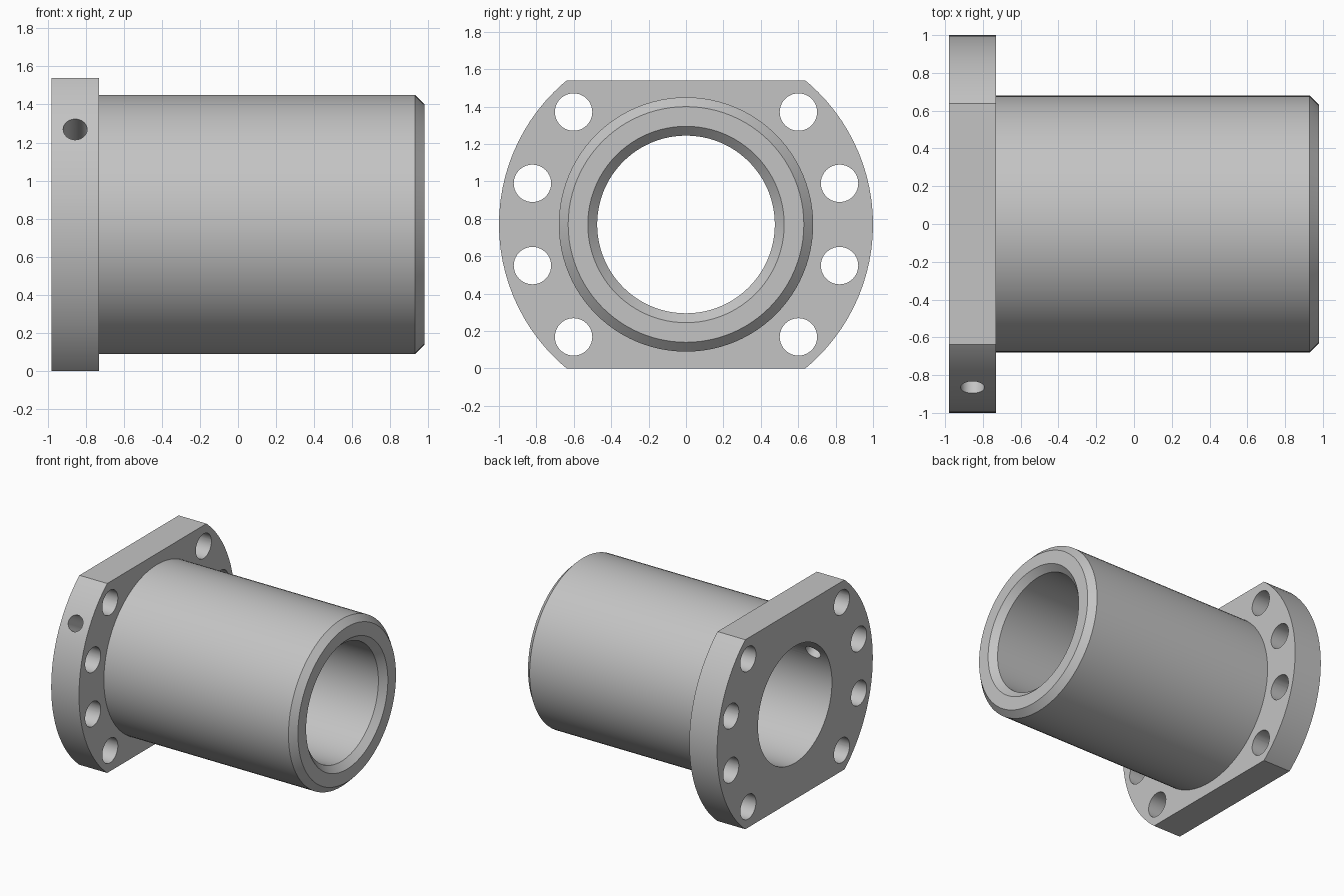
import bpy, bmesh, math
from mathutils import Matrix, Vector

if "Cube" in bpy.data.objects:
    bpy.data.objects.remove(bpy.data.objects["Cube"], do_unlink=True)

AXIS_Z = 0.77           # height of the bore axis, half the flange height
END = 0.98              # half length along x
FLANGE_FACE = -0.73     # inner face of the flange
CHAMFER = 0.05
FLANGE_R, SLEEVE_R, BORE_R = 1.0, 0.68, 0.475
FLANGE_MID = (FLANGE_FACE - END) / 2

steel = bpy.data.materials.new("grey_steel")
steel.use_nodes = True
colour = (0.55, 0.55, 0.55, 1)
steel.diffuse_color = colour
steel.node_tree.nodes["Principled BSDF"].inputs["Base Color"].default_value = colour


def make_object(name, bm):
    bmesh.ops.recalc_face_normals(bm, faces=bm.faces)
    mesh = bpy.data.meshes.new(name)
    bm.to_mesh(mesh)
    bm.free()
    mesh.materials.append(steel)
    obj = bpy.data.objects.new(name, mesh)
    bpy.context.collection.objects.link(obj)
    return obj


def add_rod(bm, centre, direction, radius, length, sides):
    turn = Vector(direction).to_track_quat("Z", "Y").to_matrix().to_4x4()
    bmesh.ops.create_cone(bm, cap_ends=True, segments=sides, radius1=radius,
                          radius2=radius, depth=length,
                          matrix=Matrix.Translation(centre) @ turn)


# Flange and sleeve: one closed profile (x, radius) turned about the bore axis
profile = [(-END, BORE_R), (-END, FLANGE_R), (FLANGE_FACE, FLANGE_R),
           (FLANGE_FACE, SLEEVE_R), (END - CHAMFER, SLEEVE_R),
           (END, SLEEVE_R - CHAMFER), (END, BORE_R + CHAMFER),
           (END - CHAMFER, BORE_R)]
bm = bmesh.new()
ring = [bm.verts.new((x, 0, AXIS_Z + r)) for x, r in profile]
edges = [bm.edges.new((a, b)) for a, b in zip(ring, ring[1:] + ring[:1])]
bmesh.ops.spin(bm, geom=ring + edges, cent=(0, 0, AXIS_Z), axis=(1, 0, 0),
               angle=math.tau, steps=96, use_duplicate=False)
bmesh.ops.remove_doubles(bm, verts=bm.verts, dist=1e-4)
nut = make_object("flanged_nut", bm)

# Cutter: flange flats, bolt holes and the radial oil hole
bm = bmesh.new()
for z in (-0.5, 2 * AXIS_Z + 0.5):
    bmesh.ops.create_cube(bm, size=1, matrix=Matrix.Translation((FLANGE_MID, 0, z))
                          @ Matrix.Diagonal((1, 3, 1, 1)))
for side in (-1, 1):
    for degrees in (-45, -15, 15, 45):
        a = math.radians(degrees)
        centre = (FLANGE_MID, side * 0.85 * math.cos(a), AXIS_Z + 0.85 * math.sin(a))
        add_rod(bm, centre, (1, 0, 0), 0.1, 0.6, 40)
a = math.radians(30)
outward = Vector((0, -math.cos(a), math.sin(a)))
add_rod(bm, Vector((FLANGE_MID, 0, AXIS_Z)) + outward * 0.7, outward, 0.063, 0.8, 32)
cutter = make_object("hole_cutter", bm)
cutter.hide_render = True

# Cut, then remove the helper
cut = nut.modifiers.new("holes_and_flats", "BOOLEAN")
cut.operation = "DIFFERENCE"
cut.solver = "EXACT"
cut.object = cutter
bpy.ops.object.select_all(action="DESELECT")
nut.select_set(True)
bpy.context.view_layer.objects.active = nut
bpy.ops.object.modifier_apply(modifier=cut.name)
bpy.data.objects.remove(cutter, do_unlink=True)
bpy.ops.object.shade_smooth_by_angle(angle=math.radians(30))
